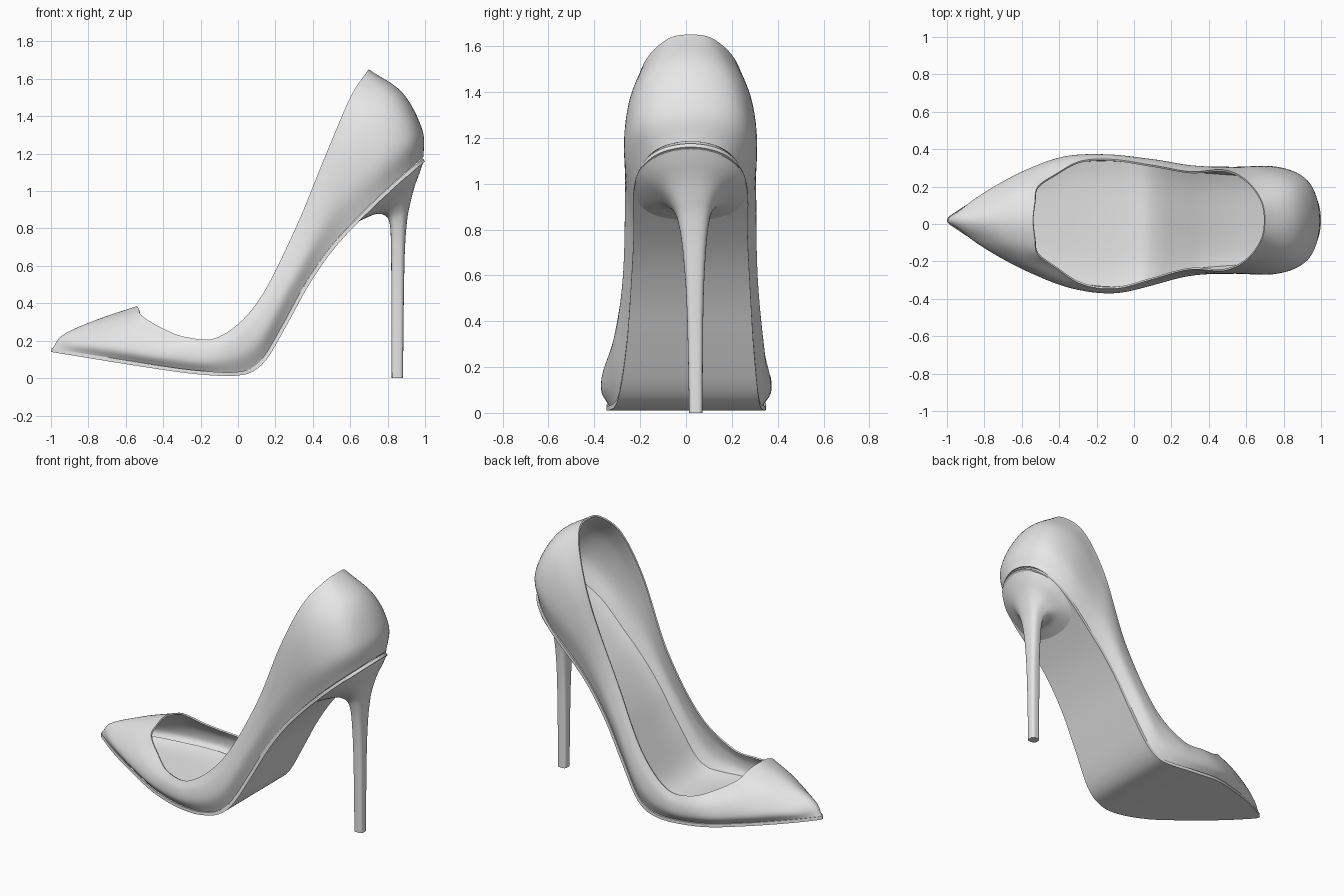
import bpy, bmesh, math
from mathutils import Vector

cube = bpy.data.objects.get("Cube")
if cube:
    bpy.data.objects.remove(cube, do_unlink=True)

grey = bpy.data.materials.new("plain grey")
grey.use_nodes = True
grey.diffuse_color = (0.8, 0.8, 0.8, 1)
grey.node_tree.nodes["Principled BSDF"].inputs["Base Color"].default_value = (0.8, 0.8, 0.8, 1)

STEPS = 8


def spline(points, steps, closed=False):
    """Smooth curve through every point."""
    pts = [Vector(p) for p in points]
    if closed:
        ring = [pts[-1]] + pts + pts[:2]
    else:
        ring = [2 * pts[0] - pts[1]] + pts + [2 * pts[-1] - pts[-2]]
    out = []
    for a, b, c, d in zip(ring, ring[1:], ring[2:], ring[3:]):
        for k in range(steps):
            t = k / steps
            out.append(b + (c - a) * t / 2 + (2 * a - 5 * b + 4 * c - d) * t ** 2 / 2
                       + (3 * b - a - 3 * c + d) * t ** 3 / 2)
    return out if closed else out + [pts[-1]]


def loop_from_half(half):
    """Mirror a toe-to-heel line into a closed smooth loop."""
    other = [(p[0], -p[1], *p[2:]) for p in half[-2:0:-1]]
    return spline(list(half) + other, STEPS, closed=True)


def centre(x):
    """The shoe bends slightly sideways at the ball of the foot."""
    return 0.02 * (1 - math.exp(-((x + 0.1) / 0.25) ** 2))


def grid_object(name, rows, closed=False, caps=False, thickness=0):
    bm = bmesh.new()
    verts = [[bm.verts.new(p) for p in row] for row in rows]
    n, m = len(rows), len(rows[0])
    for i in range(n if closed else n - 1):
        a, b = verts[i], verts[(i + 1) % n]
        for j in range(m if caps else m - 1):
            k = (j + 1) % m
            bm.faces.new((a[j], a[k], b[k], b[j]))
    if caps:
        bm.faces.new(verts[0][::-1])
        bm.faces.new(verts[-1])
    bmesh.ops.remove_doubles(bm, verts=bm.verts, dist=0.0002)
    mesh = bpy.data.meshes.new(name)
    bm.to_mesh(mesh)
    bm.free()
    mesh.materials.append(grey)
    obj = bpy.data.objects.new(name, mesh)
    bpy.context.collection.objects.link(obj)
    bpy.ops.object.select_all(action='DESELECT')
    obj.select_set(True)
    bpy.context.view_layer.objects.active = obj
    if thickness:
        mod = obj.modifiers.new("thickness", 'SOLIDIFY')
        mod.thickness, mod.offset = thickness, -1
        bpy.ops.object.modifier_apply(modifier=mod.name)
    bpy.ops.object.shade_smooth_by_angle(angle=math.radians(40))
    return obj


# Side profile of the underside, as height over length
profile = spline([(-1, .14), (-.6, .075), (-.3, .03), (-.1, .012), (0, .014), (.08, .035),
                  (.16, .11), (.27, .3), (.38, .5), (.5, .675), (.63, .82), (.8, .985),
                  (1, 1.16)], STEPS)


def sole_height(x, lift=0):
    """Height of the underside, raised by lift square to the slope."""
    for a, b in zip(profile, profile[1:]):
        if x <= b.x or b is profile[-1]:
            slope = (b.y - a.y) / (b.x - a.x)
            return a.y + slope * (x - a.x) + lift * math.sqrt(1 + slope ** 2)


# Half lines of the upper, toe to heel: outline, two bulge lines, opening edge
outline = [(-1, 0), (-.93, .06), (-.8, .138), (-.6, .235), (-.38, .32), (-.12, .348),
           (.1, .31), (.3, .272), (.55, .25), (.8, .245), (.95, .165), (1, 0)]
low_bulge = [(-.93, 0, .235), (-.86, .098, .2), (-.73, .19, .175), (-.56, .278, .14),
             (-.36, .348, .105), (-.12, .368, .09), (.1, .335, .18), (.3, .295, .53),
             (.53, .28, .92), (.78, .283, 1.17), (.935, .2, 1.29), (.985, 0, 1.33)]
high_bulge = [(-.74, 0, .318), (-.7, .11, .3), (-.63, .195, .26), (-.5, .28, .215),
              (-.32, .352, .165), (-.11, .367, .16), (.1, .33, .295), (.3, .285, .66),
              (.505, .285, 1.07), (.7, .27, 1.35), (.845, .18, 1.475), (.88, 0, 1.525)]
opening = [(-.54, 0, .385), (-.53, .1, .37), (-.515, .18, .335), (-.42, .25, .275),
           (-.28, .33, .22), (-.1, .345, .222), (.1, .305, .4), (.3, .262, .785),
           (.48, .27, 1.22), (.6, .215, 1.5), (.68, .11, 1.625), (.7, 0, 1.65)]

# Upper, tucked in slightly where it meets the sole
edge = loop_from_half(outline)
bottom = [Vector((p.x * .993, p.y * .965, sole_height(p.x, .018))) for p in edge]
columns = []
for station in zip(bottom, *map(loop_from_half, (low_bulge, high_bulge, opening))):
    column = spline(station, 6)
    columns.append([(p.x, p.y + centre(p.x), p.z) for p in column])
grid_object("upper", columns, closed=True, thickness=.01)

# Sole and insole are strips laid across the outline
half_edge = edge[:STEPS * (len(outline) - 1) + 1]


def strip(scale, lift, curl, side):
    rows = []
    for p in half_edge:
        x = p.x * scale
        row = []
        for k in range(-8, 9):
            f = side * k / 8
            row.append((x, centre(x) + abs(p.y) * scale * f,
                        sole_height(x, lift + curl * f ** 4)))
        rows.append(row)
    return rows


grid_object("sole", strip(1, 0, 0, 1), thickness=.02)
grid_object("insole", strip(.965, .026, .02, -1))

# Heel: rings given by back point, front point and half width
rings = spline([(.992, 1.16, .62, .825, .243), (.972, 1.1, .67, .85, .2),
                (.943, 1.02, .74, .877, .135), (.92, .93, .79, .867, .09),
                (.905, .85, .812, .82, .068), (.893, .7, .818, .7, .05),
                (.887, .45, .82, .45, .036), (.882, 0, .822, 0, .029)], 6)
heel_rows = []
for i, (xb, zb, xf, zf, w) in enumerate(rings):
    t = i / (len(rings) - 1)
    row = []
    for k in range(40):
        angle = -math.tau * k / 40
        c, s = math.cos(angle), math.sin(angle)
        power = .6 if c < 0 else 1 - .4 * t
        along = math.copysign(abs(c) ** power, c) / 2 + .5
        across = math.copysign(abs(s) ** (1 - .4 * t), s)
        row.append((xf + (xb - xf) * along, .02 + .023 * t + w * across,
                    zf + (zb - zf) * along))
    heel_rows.append(row)
grid_object("heel", heel_rows, caps=True)
